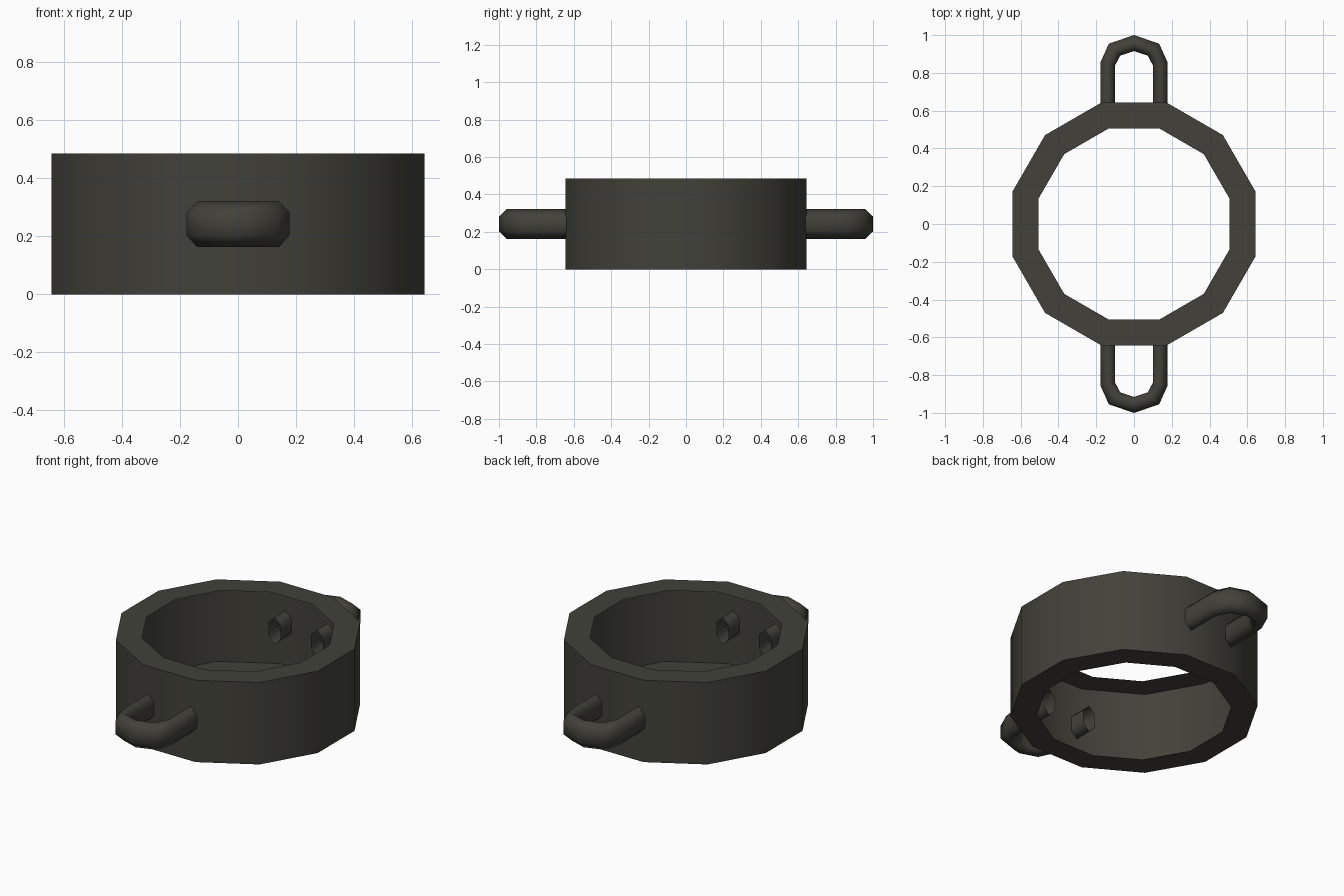
import bpy, bmesh, math

if "Cube" in bpy.data.objects:
    bpy.data.objects.remove(bpy.data.objects["Cube"])

mat = bpy.data.materials.new("dark olive grey")
mat.diffuse_color = (0.054, 0.053, 0.042, 1)
mat.use_nodes = True
mat.node_tree.nodes["Principled BSDF"].inputs["Base Color"].default_value = mat.diffuse_color


def finish(name, bm, angle):
    bmesh.ops.recalc_face_normals(bm, faces=bm.faces)
    me = bpy.data.meshes.new(name)
    bm.to_mesh(me)
    bm.free()
    me.materials.append(mat)
    ob = bpy.data.objects.new(name, me)
    bpy.context.collection.objects.link(ob)
    bpy.ops.object.select_all(action='DESELECT')
    ob.select_set(True)
    bpy.context.view_layer.objects.active = ob
    bpy.ops.object.shade_smooth_by_angle(angle=math.radians(angle))
    return ob


def bridge(bm, a, b):
    n = len(a)
    for i in range(n):
        j = (i + 1) % n
        bm.faces.new((a[i], a[j], b[j], b[i]))


# Twelve-sided band: outer wall with inward rims, open on the inside
SIDES, HEIGHT = 12, 0.485
OUTER = 0.643 / math.cos(math.pi / SIDES)
INNER = 0.505 / math.cos(math.pi / SIDES)
bm = bmesh.new()
loops = []
for r, z in ((INNER, 0), (OUTER, 0), (OUTER, HEIGHT), (INNER, HEIGHT)):
    angles = [math.tau * (k + 0.5) / SIDES for k in range(SIDES)]
    loops.append([bm.verts.new((r * math.cos(a), r * math.sin(a), z)) for a in angles])
for a, b in zip(loops, loops[1:]):
    bridge(bm, a, b)
# make the outer wall face outward
band = finish("band", bm, 40)
wall = max(band.data.polygons, key=lambda p: p.area)
if wall.normal.dot(wall.center) < 0 and abs(wall.normal.z) < 0.5:
    band.data.flip_normals()

# U-shaped handles: six-sided open tube whose legs poke through the wall
half = [((0.100, 0.54), (0.178, 0.54)),
        ((0.100, 0.840), (0.178, 0.855)),
        ((0.072, 0.892), (0.133, 0.955)),
        ((0.0, 0.915), (0.0, 1.0))]          # inner point, outer point
path = half + [((-i[0], i[1]), (-o[0], o[1])) for i, o in reversed(half[:-1])]
section = [(1, 0.282), (0.5, 0.322), (0, 0.282), (0, 0.202), (0.5, 0.162), (1, 0.202)]

for name, s in (("back_handle", 1), ("front_handle", -1)):
    bm = bmesh.new()
    rings = []
    for (ix, iy), (ox, oy) in path:
        rings.append([bm.verts.new((s * (ix + (ox - ix) * t), s * (iy + (oy - iy) * t), z))
                      for t, z in section])
    for a, b in zip(rings, rings[1:]):
        bridge(bm, a, b)
    ob = finish(name, bm, 95)
    # the topmost slopes must face up
    top = max(ob.data.polygons, key=lambda p: p.center.z)
    if top.normal.z < 0:
        ob.data.flip_normals()
